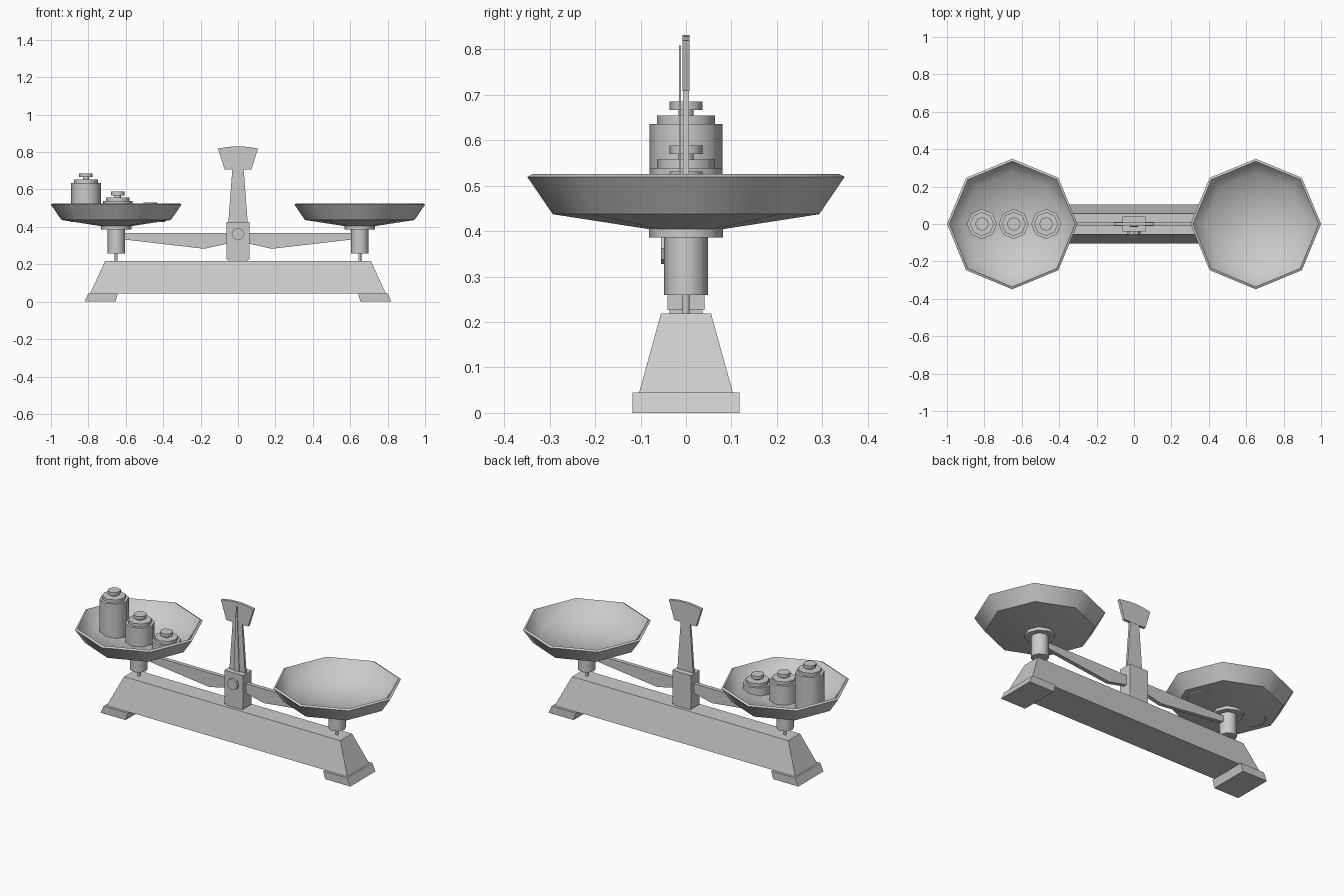
import bpy, bmesh, math

if "Cube" in bpy.data.objects:
    bpy.data.objects.remove(bpy.data.objects["Cube"])


def finish(name, bm, smooth=False):
    bmesh.ops.recalc_face_normals(bm, faces=bm.faces)
    me = bpy.data.meshes.new(name)
    bm.to_mesh(me)
    bm.free()
    ob = bpy.data.objects.new(name, me)
    bpy.context.collection.objects.link(ob)
    if smooth:
        bpy.ops.object.select_all(action='DESELECT')
        ob.select_set(True)
        bpy.context.view_layer.objects.active = ob
        bpy.ops.object.shade_smooth_by_angle(angle=math.radians(47))
    return ob


def loft(name, rings):
    """Solid through rings with equal point counts, capped at both ends."""
    bm = bmesh.new()
    vs = [[bm.verts.new(p) for p in r] for r in rings]
    n = len(vs[0])
    for a, b in zip(vs, vs[1:]):
        for i in range(n):
            j = (i + 1) % n
            bm.faces.new((a[i], a[j], b[j], b[i]))
    bm.faces.new(vs[0])
    bm.faces.new(vs[-1])
    return finish(name, bm)


def plate(name, pts, y0, y1):
    """Front-view (x, z) outline extruded along y."""
    return loft(name, [[(x, y, z) for x, z in pts] for y in (y0, y1)])


def turned(name, profile, x=0, n=8):
    """Octagonal turning of an (r, z) profile about a vertical axis."""
    bm = bmesh.new()
    rings = []
    for r, z in profile:
        if r == 0:
            rings.append([bm.verts.new((x, 0, z))] * n)
        else:
            rings.append([bm.verts.new((x + r * math.cos(2 * math.pi * i / n),
                                        r * math.sin(2 * math.pi * i / n), z))
                          for i in range(n)])
    for a, b in zip(rings, rings[1:]):
        for i in range(n):
            j = (i + 1) % n
            bm.faces.new(list(dict.fromkeys((a[i], a[j], b[j], b[i]))))
    return finish(name, bm, True)


def rect(hx, hy, z):
    return [(-hx, -hy, z), (hx, -hy, z), (hx, hy, z), (-hx, hy, z)]


def mirrored(pts):
    """Complete a right-half outline (bottom to top) with its left half."""
    return pts + [(-x, z) for x, z in reversed(pts) if x > 0]


# Base and central post
loft("base", [rect(0.79, 0.103, 0.045), rect(0.71, 0.055, 0.219)])
loft("post_plinth", [rect(0.05, 0.036, 0.21), rect(0.05, 0.036, 0.23)])
loft("post", [rect(0.061, 0.041, 0.226), rect(0.061, 0.041, 0.426)])

# Pivot knob on the front of the post
knob = [[(0.034 * math.cos(math.tau * i / 8), y, 0.362 + 0.034 * math.sin(math.tau * i / 8))
         for i in range(8)] for y in (-0.055, -0.03)]
loft("pivot_knob", knob)

# Pointer support, dial head and needle
plate("pointer_support", mirrored([(0.052, 0.42), (0.03, 0.712)]), -0.007, 0.007)
plate("dial_head", mirrored([(0.072, 0.708), (0.107, 0.819), (0.05, 0.828), (0, 0.831)]),
      -0.008, 0.008)
plate("needle", [(-0.018, 0.42), (0.018, 0.42), (0.003, 0.808), (-0.003, 0.808)],
      -0.015, -0.011)

# Parts repeated on both ends
for side, s in (("left", -1), ("right", 1)):
    cx = s * 0.651
    plate(side + "_foot", [(s * x, z) for x, z in
          [(0.655, 0), (0.82, 0), (0.80, 0.045), (0.642, 0.045)]], -0.118, 0.118)
    plate(side + "_beam", [(s * x, z) for x, z in
          [(0.03, 0.305), (0.06, 0.31), (0.18, 0.283), (0.62, 0.334),
           (0.62, 0.367), (0.03, 0.367)]], -0.012, 0.012)
    turned(side + "_rod", [(0, 0.2), (0.008, 0.2), (0.008, 0.27), (0, 0.27)], cx)
    turned(side + "_pan_column", [(0, 0.259), (0.048, 0.259), (0.048, 0.388), (0, 0.388)], cx)
    turned(side + "_pan_collar", [(0, 0.386), (0.081, 0.386), (0.081, 0.406), (0, 0.406)], cx)
    turned(side + "_pan", [(0, 0.402), (0.08, 0.404), (0.293, 0.437), (0.349, 0.519),
                           (0.336, 0.526), (0.325, 0.512), (0.275, 0.45), (0, 0.418)], cx)

# Weights on the left pan: body, step, neck and grip
for label, x, top in (("large", -0.813, 0.636), ("medium", -0.643, 0.539),
                      ("small", -0.47, 0.482)):
    turned(label + "_weight",
           [(0, 0.425), (0.08, 0.425), (0.08, top), (0.064, top), (0.064, top + 0.018),
            (0.017, top + 0.018), (0.017, top + 0.03), (0.036, top + 0.03),
            (0.036, top + 0.049), (0, top + 0.049)], x)
